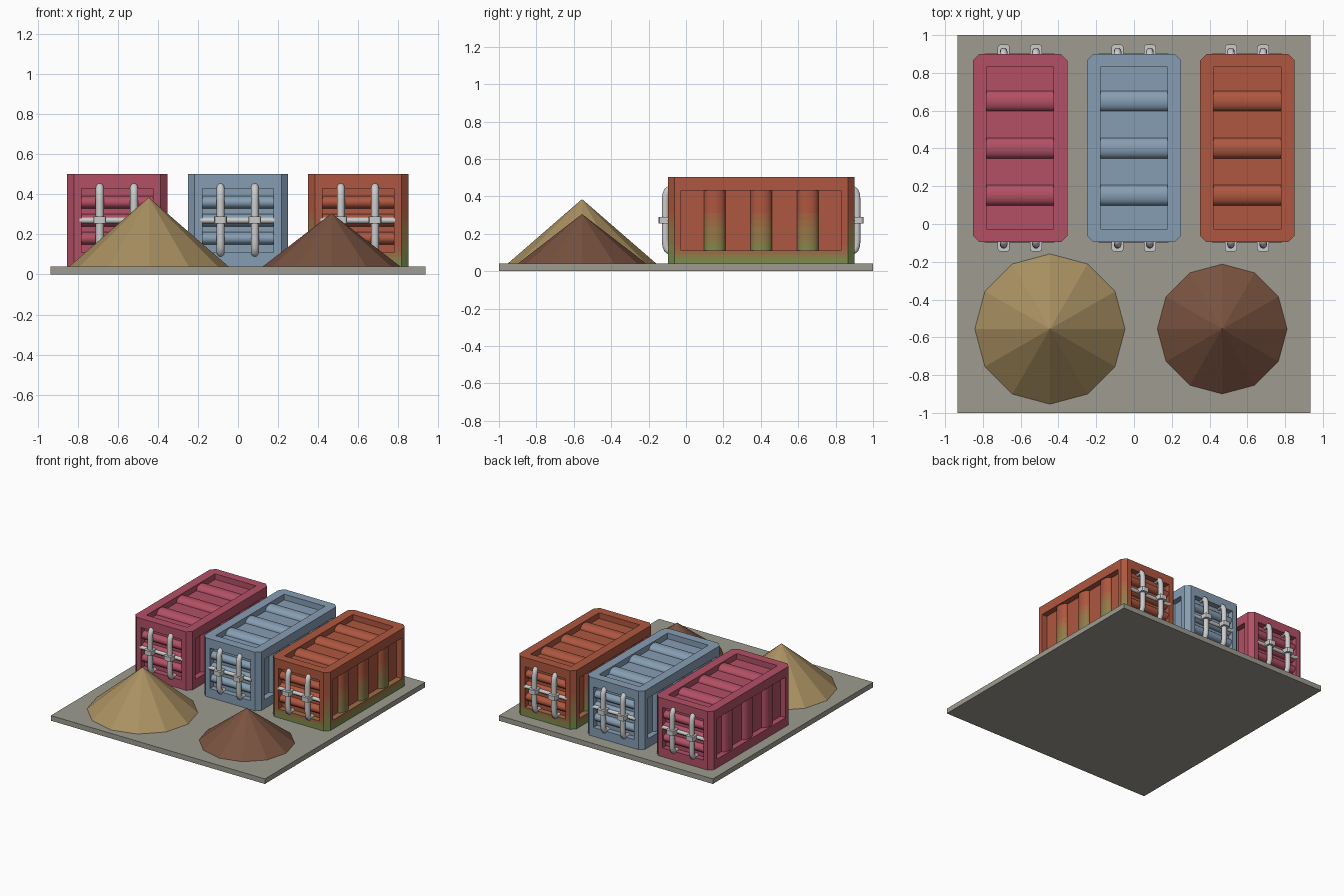
import bpy, bmesh
from math import sin, cos, pi, radians
from mathutils import Vector as V

if "Cube" in bpy.data.objects:
    bpy.data.objects.remove(bpy.data.objects["Cube"])

W, L, H, C = 0.25, 0.498, 0.232, 0.034      # container half sizes and corner cut
CY, CZ, DEPTH = 0.402, 0.27, 0.045          # container centre and panel recess


def material(name, rgb):
    m = bpy.data.materials.new(name)
    m.diffuse_color = (*rgb, 1)
    m.use_nodes = True
    m.node_tree.nodes["Principled BSDF"].inputs["Base Color"].default_value = m.diffuse_color
    return m


def add(bm, name, mats=(), smooth=False):
    bmesh.ops.recalc_face_normals(bm, faces=bm.faces)
    me = bpy.data.meshes.new(name)
    bm.to_mesh(me)
    bm.free()
    for m in mats:
        me.materials.append(m)
    ob = bpy.data.objects.new(name, me)
    bpy.context.collection.objects.link(ob)
    if smooth:
        bpy.ops.object.select_all(action='DESELECT')
        ob.select_set(True)
        bpy.context.view_layer.objects.active = ob
        bpy.ops.object.shade_smooth_by_angle(angle=radians(40))
    return ob


def face(bm, pts):
    return bm.faces.new([bm.verts.new(p) for p in pts])


def panel(body, ribs, o, u, v, n, U, Vv, iu, iv, c, step, width):
    """Framed recess on one side, with three rounded ribs spaced along u."""
    o, u, v, n = V(o), V(u), V(v), V(n)
    pt = lambda a, b, d=0: o + u * a + v * b + n * d
    outer, inner, floor = [], [], []
    for k, (su, sv) in enumerate([(1, 1), (-1, 1), (-1, -1), (1, -1)]):
        pair = [pt(su * U, sv * (Vv - c)), pt(su * (U - c), sv * Vv)]
        outer.append(pair if k % 2 == 0 else pair[::-1])
        inner.append(pt(su * iu, sv * iv))
        floor.append(pt(su * iu, sv * iv, -DEPTH))
    for k in range(4):
        j = (k + 1) % 4
        face(body, [outer[k][1], outer[j][0], inner[j], inner[k]])
        face(body, [inner[k], inner[j], floor[j], floor[k]])
        if c:
            face(body, [outer[k][0], outer[k][1], inner[k]])
    face(body, floor)
    arc = [(width / 2 * cos(pi * i / 10), 0.036 * sin(pi * i / 10)) for i in range(11)]
    arc = [(width / 2, -0.005)] + arc + [(-width / 2, -0.005)]
    for s in (-step, 0, step):
        a, b = [[pt(s + x, e * (iv + 0.003), h - DEPTH) for x, h in arc] for e in (-1, 1)]
        face(ribs, a)
        face(ribs, b)
        for i in range(len(arc)):
            j = (i + 1) % len(arc)
            face(ribs, [a[i], a[j], b[j], b[i]])


def add_moss(bm, steps, is_rib):
    """Cut into height bands and stain the low frame, corners and side ribs."""
    for z in (0.055, 0.07, 0.09, 0.11, 0.14, 0.17, 0.2, 0.235, 0.27, 0.31):
        bmesh.ops.bisect_plane(bm, geom=bm.verts[:] + bm.edges[:] + bm.faces[:],
                               plane_co=(0, 0, z), plane_no=(0, 0, 1))
    bm.normal_update()
    for f in bm.faces:
        p, n = f.calc_center_median(), f.normal
        corner = abs(n.x) > 0.3 and abs(n.y) > 0.3 and abs(n.z) < 0.1
        reach = 0.28 if corner or is_rib else 0.09
        if is_rib and abs(p.y - CY) > 0.44:
            continue
        t = max(0, 1 - (p.z - 0.04) / reach)
        f.material_index = round(t * (steps - 1))


def container(name, cx, mats):
    body, ribs = bmesh.new(), bmesh.new()
    for s in (-1, 1):
        panel(body, ribs, (cx + s * W, CY, CZ), (0, 1, 0), (0, 0, 1), (s, 0, 0),
              L - C, H, 0.428, 0.16, 0, 0.249, 0.114)
        panel(body, ribs, (cx, CY + s * L, CZ), (0, 0, 1), (1, 0, 0), (0, s, 0),
              H, W - C, 0.16, 0.178, 0, 0.09, 0.062)
    panel(body, ribs, (cx, CY, CZ + H), (0, 1, 0), (1, 0, 0), (0, 0, 1),
          L, W, 0.428, 0.178, C, 0.249, 0.108)
    # cut corner posts and the underside
    ring = []
    for sx, sy in [(1, 1), (-1, 1), (-1, -1), (1, -1)]:
        p = [(cx + sx * W, CY + sy * (L - C)), (cx + sx * (W - C), CY + sy * L)]
        face(body, [(*p[0], CZ - H), (*p[1], CZ - H), (*p[1], CZ + H), (*p[0], CZ + H)])
        ring += p if sx * sy > 0 else p[::-1]
    face(body, [(x, y, CZ - H) for x, y in ring])
    for bm in (body, ribs):
        bmesh.ops.remove_doubles(bm, verts=bm.verts, dist=1e-4)
        bmesh.ops.recalc_face_normals(bm, faces=bm.faces)
        if len(mats) > 1:
            add_moss(bm, len(mats), bm is ribs)
    add(body, name + "_container", mats)
    add(ribs, name + "_ribs", mats, True)


def tube(name, pts, r):
    cu = bpy.data.curves.new(name, 'CURVE')
    cu.dimensions, cu.bevel_depth, cu.bevel_resolution = '3D', r, 3
    cu.use_fill_caps = True
    sp = cu.splines.new('POLY')
    sp.points.add(len(pts) - 1)
    for q, p in zip(sp.points, pts):
        q.co = (*p, 1)
    ob = bpy.data.objects.new(name, cu)
    bpy.context.collection.objects.link(ob)
    bpy.ops.object.select_all(action='DESELECT')
    ob.select_set(True)
    bpy.context.view_layer.objects.active = ob
    bpy.ops.object.convert(target='MESH')
    bpy.ops.object.shade_smooth_by_angle(angle=radians(40))


def block(name, centre, size, mats=(), bevel=0):
    bm = bmesh.new()
    bmesh.ops.create_cube(bm, size=1)
    for v in bm.verts:
        v.co = V([v.co[i] * size[i] + centre[i] for i in range(3)])
    if bevel:
        up = [e for e in bm.edges if abs(e.verts[0].co.z - e.verts[1].co.z) > 1e-4]
        bmesh.ops.bevel(bm, geom=up, offset=bevel, segments=2, profile=0.5, affect='EDGES')
    add(bm, name, mats)


def pile(name, x, y, r, top, mat):
    bm = bmesh.new()
    bmesh.ops.create_cone(bm, cap_ends=True, segments=12, radius1=r, radius2=0, depth=top - 0.038)
    for v in bm.verts:
        v.co += V((x, y, (top + 0.038) / 2))
    add(bm, name, [mat])


# ground slab and material heaps
block("ground_slab", (0, 0, 0.02), (1.87, 2, 0.04), [material("concrete", (0.34, 0.33, 0.28))])
pile("sand_pile", -0.445, -0.556, 0.4, 0.385, material("sand", (0.4, 0.28, 0.12)))
pile("soil_pile", 0.467, -0.556, 0.346, 0.305, material("soil", (0.19, 0.085, 0.05)))

# containers; the rusty one fades to moss at the bottom
rust, moss = V((0.42, 0.095, 0.05)), V((0.15, 0.3, 0.08))
stain = [material(f"rust_moss_{i}", rust.lerp(moss, i / 7)) for i in range(8)]
boxes = [("red", -0.603, [material("red_paint", (0.45, 0.08, 0.13))]),
         ("blue", 0, [material("blue_paint", (0.24, 0.34, 0.45))]),
         ("rusty", 0.6, stain)]
for name, cx, mats in boxes:
    container(name, cx, mats)
    # locking rods, collars and cross bar on both ends
    for s, end in ((-1, "front"), (1, "back")):
        tag = f"{name}_{end}"
        out = lambda d: CY + s * (L + d)
        tube(tag + "_cross_bar", [(cx - 0.188, out(-0.012), 0.27), (cx + 0.183, out(-0.012), 0.27)], 0.015)
        for x in (cx - 0.087, cx + 0.084):
            half = [(-0.05, 0.168), (-0.01, 0.167), (0.004, 0.156), (0.012, 0.135), (0.014, 0.1)]
            path = [(d, h) for d, h in half] + [(d, -h) for d, h in half[::-1]]
            tube(tag + "_locking_rod", [(x, out(d), 0.272 + h) for d, h in path], 0.02)
            block(tag + "_rod_collar", (x, out(0.008), 0.272), (0.064, 0.084, 0.036), bevel=0.014)
